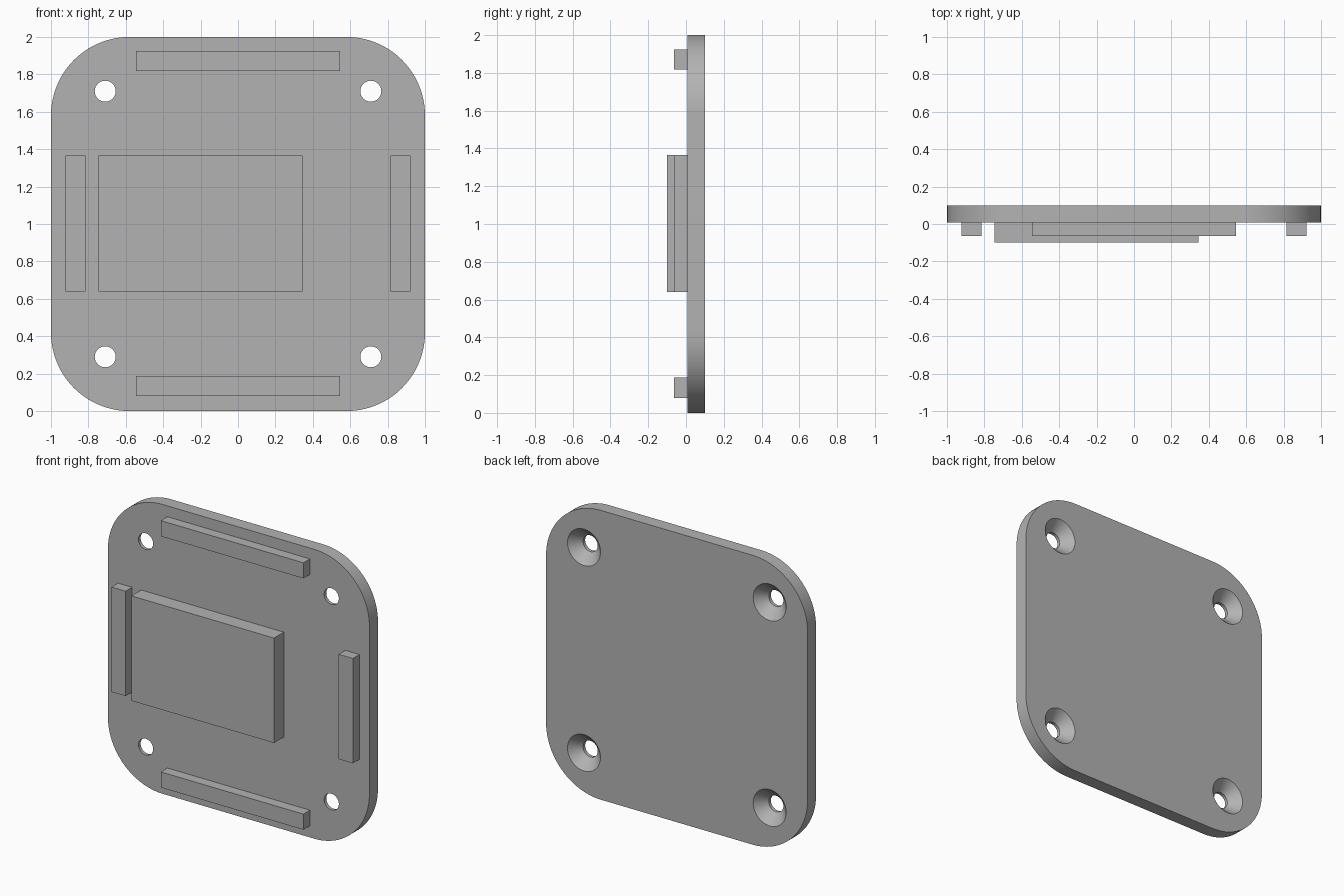
import bpy, bmesh, math
from mathutils import Matrix, Vector

cube = bpy.data.objects.get("Cube")
if cube:
    bpy.data.objects.remove(cube, do_unlink=True)

FRONT, BACK = 0.007, 0.1      # plate faces along y
CENTRE_Z = 1.0
CORNER = 0.42                 # corner radius
HOLE = 0.71                   # hole offset from the centre

grey = bpy.data.materials.new("mid grey")
grey.use_nodes = True
grey.diffuse_color = (0.45, 0.45, 0.45, 1)
grey.node_tree.nodes["Principled BSDF"].inputs["Base Color"].default_value = grey.diffuse_color


def make_object(name, bm):
    bmesh.ops.recalc_face_normals(bm, faces=bm.faces)
    mesh = bpy.data.meshes.new(name)
    bm.to_mesh(mesh)
    bm.free()
    mesh.materials.append(grey)
    obj = bpy.data.objects.new(name, mesh)
    bpy.context.collection.objects.link(obj)
    return obj


def box(name, x0, x1, y0, y1, z0, z1):
    bm = bmesh.new()
    size = Matrix.Diagonal((x1 - x0, y1 - y0, z1 - z0, 1))
    middle = Matrix.Translation(((x0 + x1) / 2, (y0 + y1) / 2, (z0 + z1) / 2))
    bmesh.ops.create_cube(bm, size=1, matrix=middle @ size)
    return make_object(name, bm)


# Plate: rounded square extruded through its thickness
bm = bmesh.new()
outline = []
inner = 1 - CORNER
for quarter, (sx, sz) in enumerate([(1, 1), (-1, 1), (-1, -1), (1, -1)]):
    for step in range(25):
        a = (quarter + step / 24) * math.pi / 2
        outline.append(bm.verts.new((sx * inner + CORNER * math.cos(a), FRONT,
                                     CENTRE_Z + sz * inner + CORNER * math.sin(a))))
face = bm.faces.new(outline)
extruded = bmesh.ops.extrude_face_region(bm, geom=[face])["geom"]
bmesh.ops.translate(bm, vec=(0, BACK - FRONT, 0),
                    verts=[v for v in extruded if isinstance(v, bmesh.types.BMVert)])
plate = make_object("plate", bm)

# Countersunk screw holes: lathed cutter, wide at the back
bm = bmesh.new()
profile = [(0.056, -0.03), (0.056, 0.03), (0.146, 0.12)]   # radius, y
SIDES = 48
for sx in (-1, 1):
    for sz in (-1, 1):
        centre = Vector((sx * HOLE, 0, CENTRE_Z + sz * HOLE))
        rings = [[bm.verts.new(centre + Vector((r * math.cos(2 * math.pi * i / SIDES), y,
                                                r * math.sin(2 * math.pi * i / SIDES))))
                  for i in range(SIDES)] for r, y in profile]
        for low, high in zip(rings, rings[1:]):
            for i in range(SIDES):
                j = (i + 1) % SIDES
                bm.faces.new((low[i], low[j], high[j], high[i]))
        bm.faces.new(rings[0])
        bm.faces.new(rings[-1])
cutter = make_object("hole_cutter", bm)
cutter.hide_render = True

cut = plate.modifiers.new("screw holes", 'BOOLEAN')
cut.operation = 'DIFFERENCE'
cut.solver = 'EXACT'
cut.object = cutter
bpy.ops.object.select_all(action='DESELECT')
bpy.context.view_layer.objects.active = plate
plate.select_set(True)
bpy.ops.object.modifier_apply(modifier=cut.name)
bpy.data.objects.remove(cutter, do_unlink=True)
bpy.ops.object.shade_smooth_by_angle(angle=math.radians(30))

# Raised pad, offset to one side
box("centre_pad", -0.745, 0.345, -0.1, FRONT, 0.64, 1.365)

# Ribs along the four edges
RIB = -0.064
box("top_rib", -0.545, 0.545, RIB, FRONT, 1.817, 1.925)
box("bottom_rib", -0.545, 0.545, RIB, FRONT, 0.08, 0.188)
box("left_rib", 0.815, 0.923, RIB, FRONT, 0.64, 1.365)
box("right_rib", -0.923, -0.815, RIB, FRONT, 0.64, 1.365)
